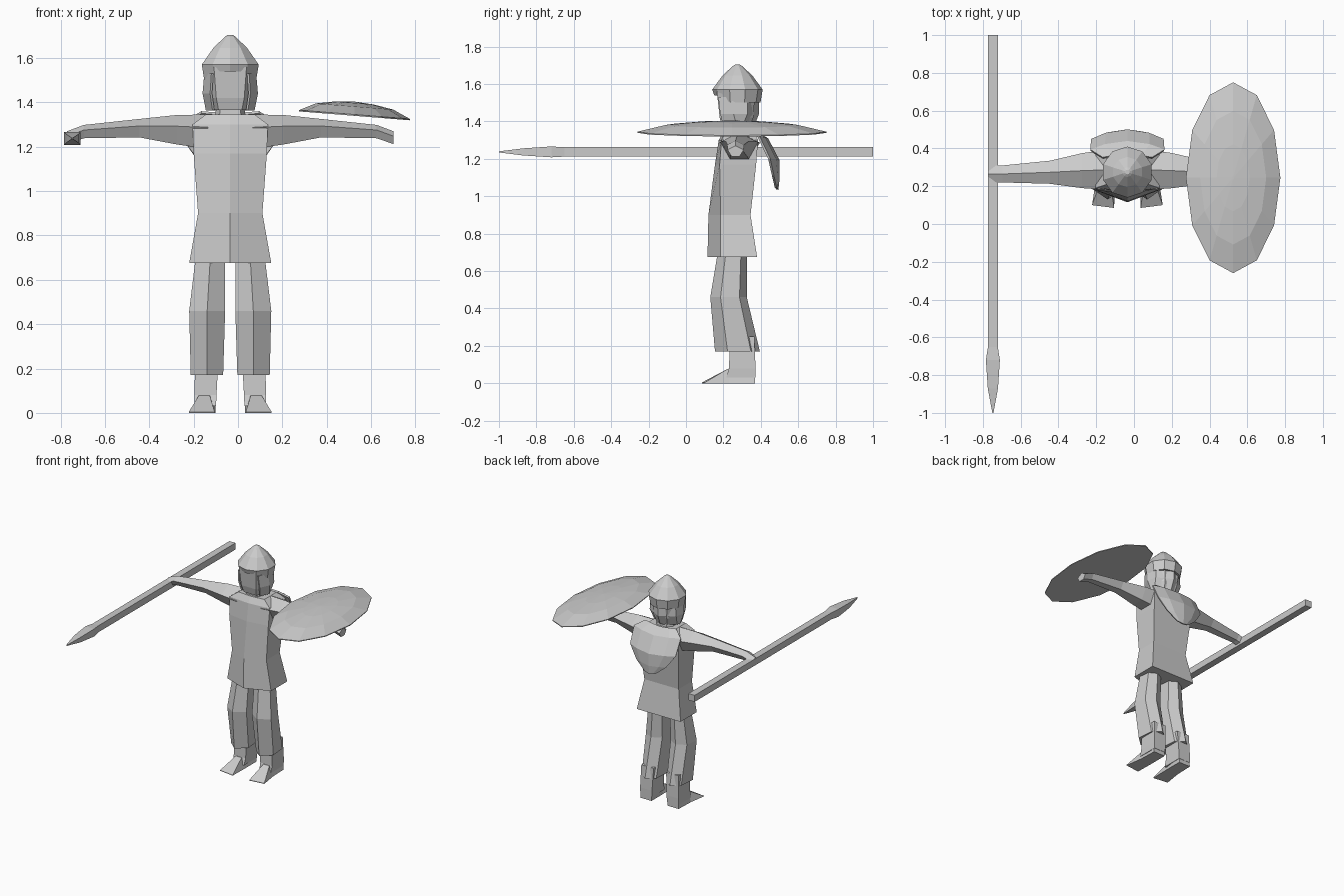
import bpy, bmesh, math

if "Cube" in bpy.data.objects:
    bpy.data.objects.remove(bpy.data.objects["Cube"], do_unlink=True)

GREY = (0.6, 0.6, 0.6, 1.0)
mat = bpy.data.materials.new("plain_grey")
mat.use_nodes = True
mat.diffuse_color = GREY
mat.node_tree.nodes["Principled BSDF"].inputs["Base Color"].default_value = GREY

CX = -0.035  # body's own middle line


def loft(name, rings, closed=True, thick=0.0):
    """Skin a list of rings; closed rings are capped, open ones become a sheet."""
    bm = bmesh.new()
    rows = [[bm.verts.new(p) for p in ring] for ring in rings]
    n = len(rows[0])
    for a, b in zip(rows, rows[1:]):
        for i in range(n if closed else n - 1):
            j = (i + 1) % n
            bm.faces.new((a[i], a[j], b[j], b[i]))
    if closed:
        bm.faces.new(rows[0][::-1])
        bm.faces.new(rows[-1])
    bmesh.ops.recalc_face_normals(bm, faces=bm.faces)
    me = bpy.data.meshes.new(name)
    bm.to_mesh(me)
    bm.free()
    me.materials.append(mat)
    ob = bpy.data.objects.new(name, me)
    bpy.context.scene.collection.objects.link(ob)
    if thick:
        mod = ob.modifiers.new("thickness", "SOLIDIFY")
        mod.thickness = thick
        mod.offset = 0
    return ob


# Tunic: ridged front, flat back; z, half width, ridge y, corner y, back y
def tunic_ring(z, w, yr, yc, yb):
    return [(CX, yr, z), (CX + w, yc, z), (CX + w, yb, z), (CX - w, yb, z), (CX - w, yc, z)]


loft("tunic", [tunic_ring(*r) for r in (
    (0.675, 0.185, 0.115, 0.185, 0.38),
    (0.90, 0.145, 0.12, 0.185, 0.345),
    (1.17, 0.165, 0.155, 0.18, 0.375),
    (1.30, 0.17, 0.175, 0.19, 0.385),
    (1.345, 0.11, 0.20, 0.21, 0.365))])


# Neck and head: flat face, angled cheeks; z, half width, face y, back y
def head_ring(z, w, yf, yb):
    half = [(0.7 * w, yf), (w, yf + 0.05), (w, yb - 0.04), (0.6 * w, yb)]
    return [(CX + x, y, z) for x, y in half] + [(CX - x, y, z) for x, y in half[::-1]]


loft("neck", [head_ring(1.31, 0.075, 0.215, 0.35), head_ring(1.39, 0.06, 0.22, 0.34)])
loft("head", [head_ring(*r) for r in (
    (1.365, 0.075, 0.195, 0.34),
    (1.42, 0.09, 0.18, 0.36),
    (1.56, 0.105, 0.165, 0.37))])


# Hair hanging below the helmet, open at the face
def hair_ring(z, w, yf, yb):
    half = [(w * 0.72, yf), (w, yf + 0.07), (w * 0.9, yb - 0.06)]
    return ([(CX - x, y, z) for x, y in half] + [(CX, yb, z)]
            + [(CX + x, y, z) for x, y in half[::-1]])


loft("hair", [hair_ring(*r) for r in (
    (1.53, 0.112, 0.175, 0.385),
    (1.44, 0.12, 0.185, 0.385),
    (1.365, 0.105, 0.205, 0.355))], closed=False, thick=0.01)

# Helmet: band, brow and pointed cap; the band is cut higher over the face
helmet = []
for z, r in ((1.50, 0.123), (1.57, 0.135), (1.645, 0.08), (1.695, 0.026), (1.704, 0.012)):
    ring = []
    for k in range(10):
        a = math.radians(36 * k + 18)
        lift = 0.038 if z < 1.55 and math.sin(a) < -0.5 else 0
        ring.append((CX + r * math.cos(a), 0.275 + r * math.sin(a), z + lift))
    helmet.append(ring)
loft("helmet", helmet)


# Cape folded over the back; z, middle y, edge y, half width
def cape_row(z, ym, ye, w):
    return [(CX + t * w, ym + (ye - ym) * t * t, z + 0.01 * abs(t))
            for t in (-1, -0.6, 0, 0.6, 1)]


loft("cape", [cape_row(*r) for r in (
    (1.345, 0.365, 0.35, 0.13),
    (1.305, 0.435, 0.39, 0.195),
    (1.19, 0.495, 0.445, 0.19),
    (1.10, 0.495, 0.465, 0.125),
    (1.035, 0.488, 0.48, 0.045))], closed=False, thick=0.012)

# Arms, trousers, shins and feet for both sides
ARM = ((0.10, 1.19, 1.345, 0.18, 0.395),
       (0.24, 1.21, 1.343, 0.19, 0.375),
       (0.41, 1.242, 1.325, 0.213, 0.335),
       (0.66, 1.238, 1.298, 0.22, 0.31),
       (0.735, 1.212, 1.27, 0.222, 0.308))
TROUSERS = ((0.17, 0.105, 0.073, 0.155, 0.395),
            (0.46, 0.104, 0.081, 0.13, 0.325),
            (0.70, 0.09, 0.066, 0.17, 0.325))
SHIN = ((0.03, 0.112, 0.048, 0.215, 0.372),
        (0.08, 0.112, 0.05, 0.23, 0.372),
        (0.25, 0.105, 0.052, 0.235, 0.365))

for s, side in ((1, "left"), (-1, "right")):
    loft(side + "_arm", [[
        (CX + s * d, (y0 + y1) / 2, z1),
        (CX + s * d, y0, z0 + 0.62 * (z1 - z0)),
        (CX + s * d, y0 + 0.25 * (y1 - y0), z0),
        (CX + s * d, y0 + 0.75 * (y1 - y0), z0),
        (CX + s * d, y1, z0 + 0.62 * (z1 - z0))] for d, z0, z1, y0, y1 in ARM])

    def leg_ring(z, off, w, yf, yb):
        c, d = CX + s * off, yb - yf
        pts = [(0, yf), (w, yf + 0.28 * d), (0.85 * w, yf + 0.8 * d),
               (0, yb), (-0.85 * w, yf + 0.8 * d), (-w, yf + 0.28 * d)]
        return [(c + s * x, y, z) for x, y in pts]

    loft(side + "_trouser_leg", [leg_ring(*r) for r in TROUSERS])

    def box_ring(z, off, w, yf, yb):
        c = CX + s * off
        return [(c - w, yf, z), (c + w, yf, z), (c + w, yb, z), (c - w, yb, z)]

    loft(side + "_shin", [box_ring(*r) for r in SHIN])

    # Wedge foot, toes turned a little outward
    c = CX + s * 0.112
    loft(side + "_foot", [
        [(c - s * 0.045, 0.37, 0), (c + s * 0.05, 0.37, 0),
         (c + s * 0.048, 0.37, 0.06), (c - s * 0.045, 0.37, 0.06)],
        [(c - s * 0.045, 0.23, 0), (c + s * 0.055, 0.23, 0),
         (c + s * 0.03, 0.225, 0.078), (c - s * 0.02, 0.225, 0.078)],
        [(c - s * 0.042, 0.085, 0), (c + s * 0.075, 0.10, 0),
         (c + s * 0.075, 0.10, 0.004), (c - s * 0.042, 0.085, 0.004)]])


# Shield: shallow oval dome, tilted down to the outside, with a flat underside
def shield_ring(scale, lift):
    ring = []
    for k in range(12):
        a = math.tau * k / 12
        x = 0.25 * scale * math.cos(a)
        ring.append((0.525 + x, 0.245 + 0.505 * scale * math.sin(a), 1.345 - 0.08 * x + lift))
    return ring


loft("shield", [shield_ring(1, -0.006), shield_ring(1, 0), shield_ring(0.7, 0.036),
                shield_ring(0.35, 0.052), shield_ring(0.02, 0.058)])


# Spear lying along y: square shaft and leaf-shaped head
def spear_ring(y, w, h):
    return [(-0.747 + a * w, y, 1.237 + b * h) for a, b in ((-1, -1), (1, -1), (1, 1), (-1, 1))]


loft("spear_shaft", [spear_ring(1.0, 0.026, 0.025), spear_ring(-0.66, 0.026, 0.025)])
loft("spear_head", [spear_ring(*r) for r in (
    (-0.65, 0.026, 0.025), (-0.72, 0.037, 0.029), (-0.87, 0.027, 0.019), (-1.0, 0.003, 0.003))])
